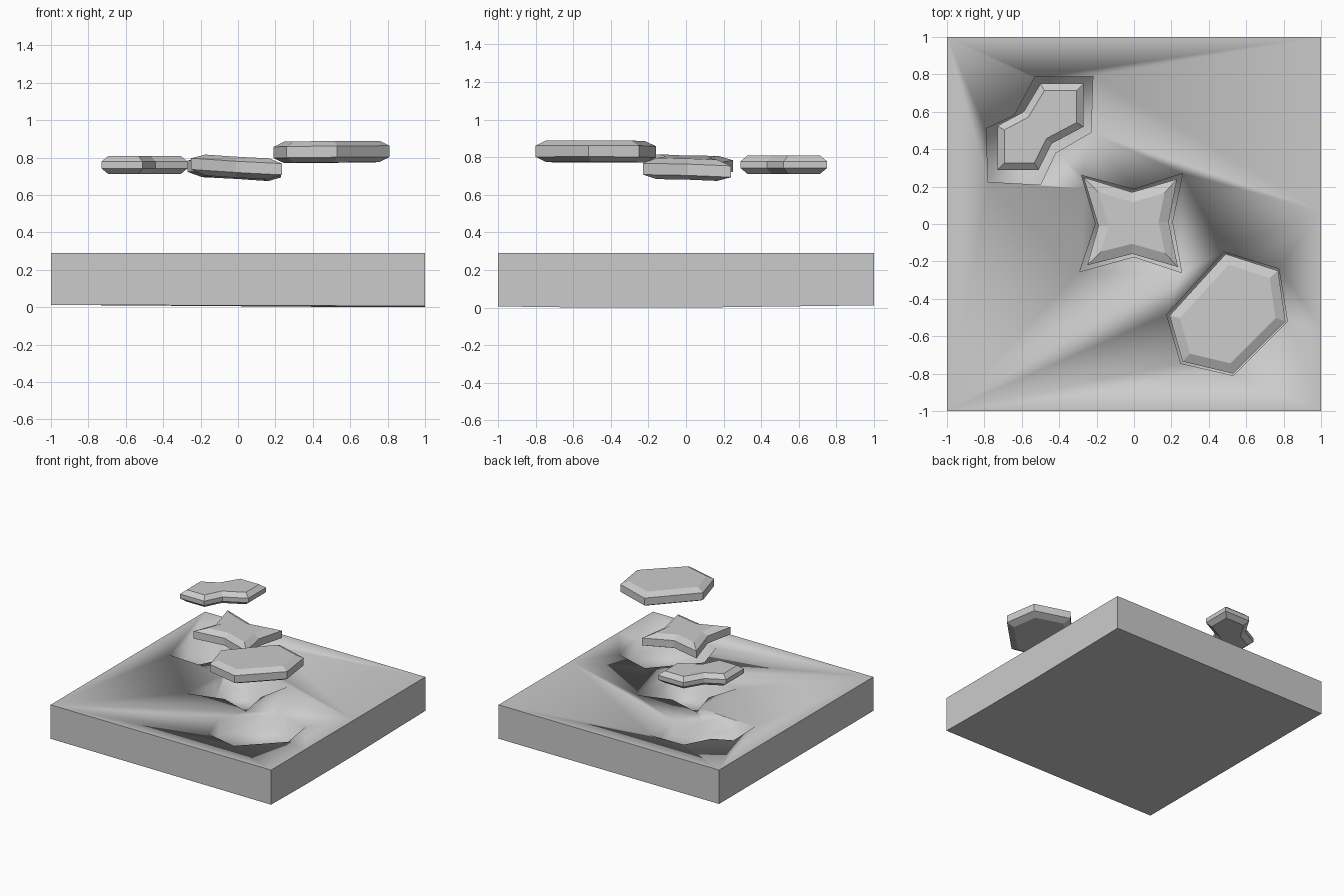
import bpy, bmesh
from mathutils import Vector

if "Cube" in bpy.data.objects:
    bpy.data.objects.remove(bpy.data.objects["Cube"])


def ccw(pts):
    area = sum(a[0] * b[1] - b[0] * a[1] for a, b in zip(pts, pts[1:] + pts[:1]))
    return pts if area > 0 else pts[::-1]


def inset(pts, d):
    """Mitred inward offset of a counter-clockwise outline."""
    out = []
    n = len(pts)
    for i in range(n):
        p, a, b = Vector(pts[i]), Vector(pts[i - 1]), Vector(pts[(i + 1) % n])
        e1, e2 = (p - a).normalized(), (b - p).normalized()
        n1, n2 = Vector((-e1.y, e1.x)), Vector((-e2.y, e2.x))
        out.append(tuple(p + (n1 + n2) * d / (1 + n1.dot(n2))))
    return out


def loft(name, rings):
    """Capped solid from stacked rings of 3D points, bottom to top."""
    bm = bmesh.new()
    vs = [[bm.verts.new(p) for p in r] for r in rings]
    n = len(rings[0])
    for lo, hi in zip(vs, vs[1:]):
        for i in range(n):
            j = (i + 1) % n
            bm.faces.new((lo[i], lo[j], hi[j], hi[i]))
    bm.faces.new(vs[0][::-1])
    bm.faces.new(vs[-1])
    bmesh.ops.recalc_face_normals(bm, faces=bm.faces)
    me = bpy.data.meshes.new(name)
    bm.to_mesh(me)
    bm.free()
    ob = bpy.data.objects.new(name, me)
    bpy.context.collection.objects.link(ob)
    return ob


def stone(name, pts, z, half, band, bevel, tilt=(0, 0)):
    """Chamfered flat stone, slightly tilted about its middle."""
    pts = ccw(pts)
    inner = inset(pts, bevel)
    cx = sum(p[0] for p in pts) / len(pts)
    cy = sum(p[1] for p in pts) / len(pts)
    rings = [[(x, y, z + h + tilt[0] * (x - cx) + tilt[1] * (y - cy)) for x, y in o]
             for o, h in ((inner, -half), (pts, -band), (pts, band), (inner, half))]
    return loft(name, rings)


# Floating stones
stone("bent_stone", [(-.73, .525), (-.59, .60), (-.50, .75), (-.27, .75),
                     (-.27, .52), (-.44, .43), (-.51, .29), (-.73, .29)],
      .76, .049, .018, .037)
stone("star_stone", [(-.27, .25), (-.01, .17), (.23, .24), (.185, .01),
                     (.235, -.23), (-.01, -.16), (-.25, -.22), (-.19, -.01)],
      .745, .056, .03, .052, (-.06, -.03))
stone("hexagon_stone", [(.19, -.49), (.49, -.16), (.77, -.25),
                        (.81, -.52), (.53, -.80), (.26, -.735)],
      .83, .057, .03, .05, (.01, -.005))

# Base slab, its underside sagging slightly on the right
TOP, FLOOR = .29, .17
outline = [(-1, -1), (1, -1), (1, -.55), (1, .07), (1, 1), (-1, 1)]
low = [.012, .006, 0, 0, .012, .012]
base = loft("base_slab", [[(x, y, z) for (x, y), z in zip(outline, low)],
                          [(x, y, TOP) for x, y in outline]])
bm = bmesh.new()
bm.from_mesh(base.data)
under = min(bm.faces, key=lambda f: f.calc_center_median().z)
mid = bmesh.ops.poke(bm, faces=[under])["verts"][0]
mid.co = (.4, -.25, .002)
bm.to_mesh(base.data)
bm.free()

# Matching sockets sunk into the slab
sockets = {
    "bent": [(-.79, .51), (-.64, .58), (-.53, .785), (-.22, .79),
             (-.23, .49), (-.42, .38), (-.50, .21), (-.78, .225)],
    "star": [(-.28, .26), (0, .185), (.26, .27), (.205, .01),
             (.255, -.26), (0, -.175), (-.29, -.255), (-.205, 0)],
    "hexagon": [(.175, -.485), (.48, -.15), (.775, -.24),
                (.82, -.52), (.53, -.81), (.25, -.745)],
}
bpy.context.view_layer.objects.active = base
for name, pts in sockets.items():
    pts = ccw(pts)
    cut = loft(name + "_socket_cutter", [[(x, y, z) for x, y in pts] for z in (FLOOR, .4)])
    cut.hide_render = True
    mod = base.modifiers.new(name, "BOOLEAN")
    mod.operation, mod.solver, mod.object = "DIFFERENCE", "EXACT", cut
    bpy.ops.object.modifier_apply(modifier=mod.name)
    bpy.data.objects.remove(cut)

# Soft shading across the sockets, crisp outer slab edges
bm = bmesh.new()
bm.from_mesh(base.data)
for f in bm.faces:
    f.smooth = True
for e in bm.edges:
    a, b = (v.co for v in e.verts)
    on_side = any(abs(abs(a[k]) - 1) < 1e-3 and abs(a[k] - b[k]) < 1e-3 for k in (0, 1))
    if on_side and e.calc_face_angle(0) > .5:
        e.smooth = False
bm.to_mesh(base.data)
bm.free()
